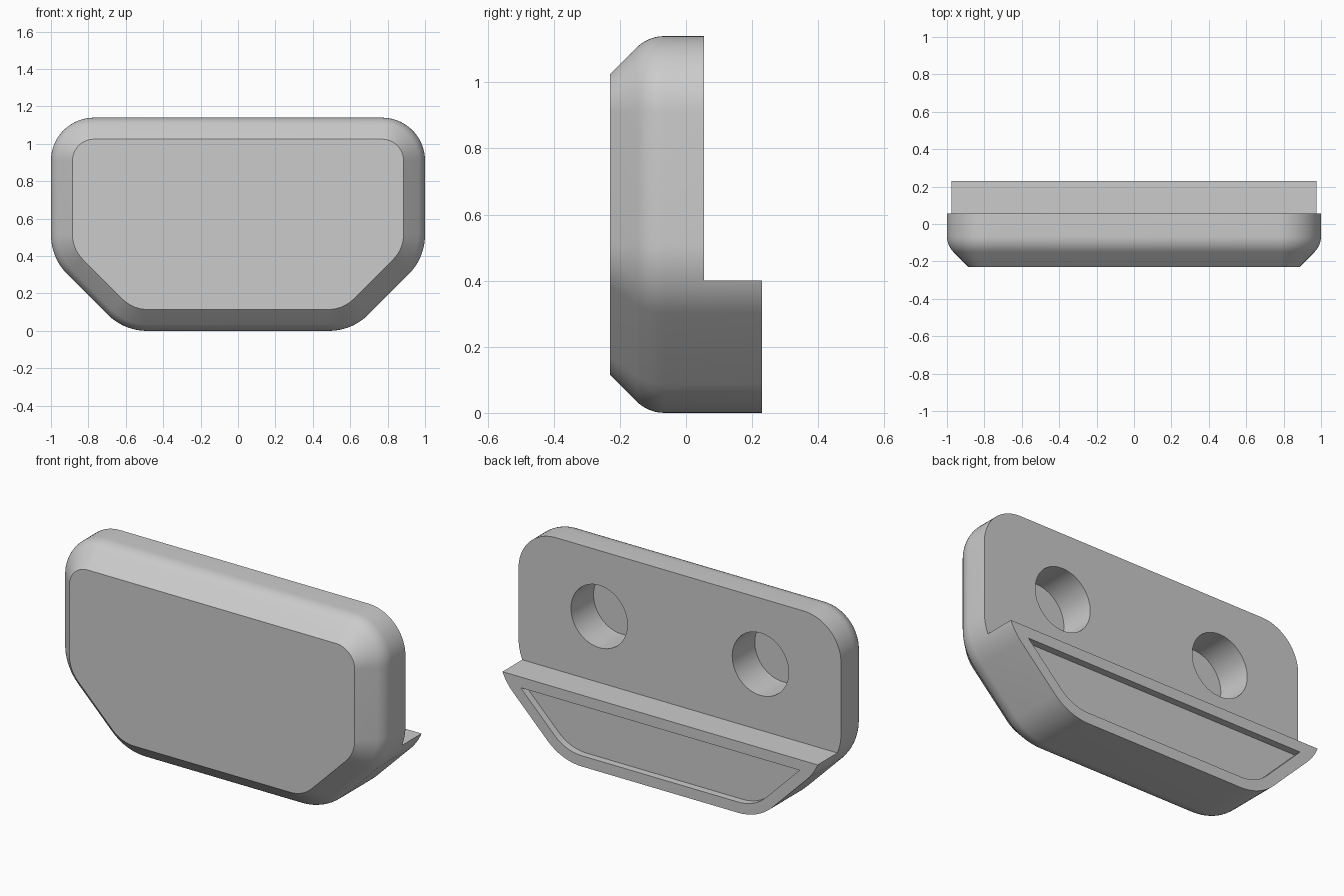
import bpy, bmesh
from math import sin, cos, tan, radians, pi
from mathutils import Matrix

if "Cube" in bpy.data.objects:
    bpy.data.objects.remove(bpy.data.objects["Cube"])

FRONT, BACK, PLATE_BACK = -0.23, 0.23, 0.055
TOP, STEP, SLANT = 1.14, 0.4, 0.61   # plate height, ledge height, slanted side x - z
CHAMFER, R_TOP, R_LOW = 0.115, 0.23, 0.3
LOW_RUN = R_LOW * tan(pi / 8)

grey = bpy.data.materials.new("light_grey")
grey.use_nodes = True
grey.diffuse_color = (0.6, 0.6, 0.6, 1)
grey.node_tree.nodes["Principled BSDF"].inputs["Base Color"].default_value = grey.diffuse_color


def outline(inset):
    """Rounded six-sided outline, shrunk by inset."""
    corners = [(1 - R_TOP, TOP - R_TOP, R_TOP, 90, 0),
               (1 - R_LOW, 1 - SLANT + LOW_RUN, R_LOW, 0, -45),
               (SLANT - LOW_RUN, R_LOW, R_LOW, -45, -90)]
    half = []
    for cx, cz, r, start, end in corners:
        steps = abs(end - start) // 5
        for i in range(steps + 1):
            a = radians(start + (end - start) * i / steps)
            half.append((cx + (r - inset) * cos(a), cz + (r - inset) * sin(a)))
    return half + [(-x, z) for x, z in reversed(half)]


def finish(name, bm):
    bmesh.ops.recalc_face_normals(bm, faces=bm.faces)
    mesh = bpy.data.meshes.new(name)
    bm.to_mesh(mesh)
    bm.free()
    obj = bpy.data.objects.new(name, mesh)
    bpy.context.collection.objects.link(obj)
    mesh.materials.append(grey)
    return obj


def loft(sections):
    """Skin the outline through (y, inset) sections and cap both ends."""
    bm = bmesh.new()
    rings = [[bm.verts.new((x, y, z)) for x, z in outline(d)] for y, d in sections]
    for a, b in zip(rings, rings[1:]):
        n = len(a)
        for i in range(n):
            j = (i + 1) % n
            bm.faces.new((a[i], a[j], b[j], b[i]))
    bm.faces.new(rings[0])
    bm.faces.new(rings[-1])
    return bm


def carve(target, cutter):
    bpy.context.view_layer.objects.active = target
    mod = target.modifiers.new("carve", 'BOOLEAN')
    mod.operation, mod.solver, mod.object = 'DIFFERENCE', 'EXACT', cutter
    bpy.ops.object.modifier_apply(modifier=mod.name)
    bpy.data.objects.remove(cutter)


# Body: flat front, chamfer that blends into straight sides
blend = 0.12
sections = [(FRONT, CHAMFER)]
for i in range(7):
    a = radians(45 - 45 * i / 6)
    sections.append((FRONT + CHAMFER + blend * (tan(pi / 8) - sin(a)), blend * (1 - cos(a))))
sections.append((BACK, 0))
body = finish("wall_plate_body", loft(sections))

# Remove the upper rear to leave the ledge
bm = bmesh.new()
bmesh.ops.create_cube(bm, size=1, matrix=Matrix.Translation((0, PLATE_BACK + 0.5, STEP + 0.5))
                      @ Matrix.Diagonal((3, 1, 1, 1)))
carve(body, finish("rear_cutter", bm))

# Two blind holes in the back of the plate
for side in (-1, 1):
    bm = bmesh.new()
    bmesh.ops.create_cone(bm, cap_ends=True, segments=64, radius1=0.175, radius2=0.175, depth=0.4,
                          matrix=Matrix.Translation((side * 0.5, PLATE_BACK, 0.77))
                          @ Matrix.Rotation(pi / 2, 4, 'X'))
    carve(body, finish("hole_cutter", bm))

# Shallow recess in the back of the ledge block
bm = loft([(BACK - 0.04, 0.06), (BACK + 0.1, 0.06)])
cut = bmesh.ops.bisect_plane(bm, geom=bm.verts[:] + bm.edges[:] + bm.faces[:],
                             plane_co=(0, 0, STEP - 0.06), plane_no=(0, 0, 1), clear_outer=True)
bmesh.ops.holes_fill(bm, edges=[e for e in bm.edges if e.is_boundary])
carve(body, finish("recess_cutter", bm))

# Smooth rounded sides, crisp edges
bpy.ops.object.select_all(action='DESELECT')
body.select_set(True)
bpy.context.view_layer.objects.active = body
bpy.ops.object.shade_smooth_by_angle(angle=radians(30))
